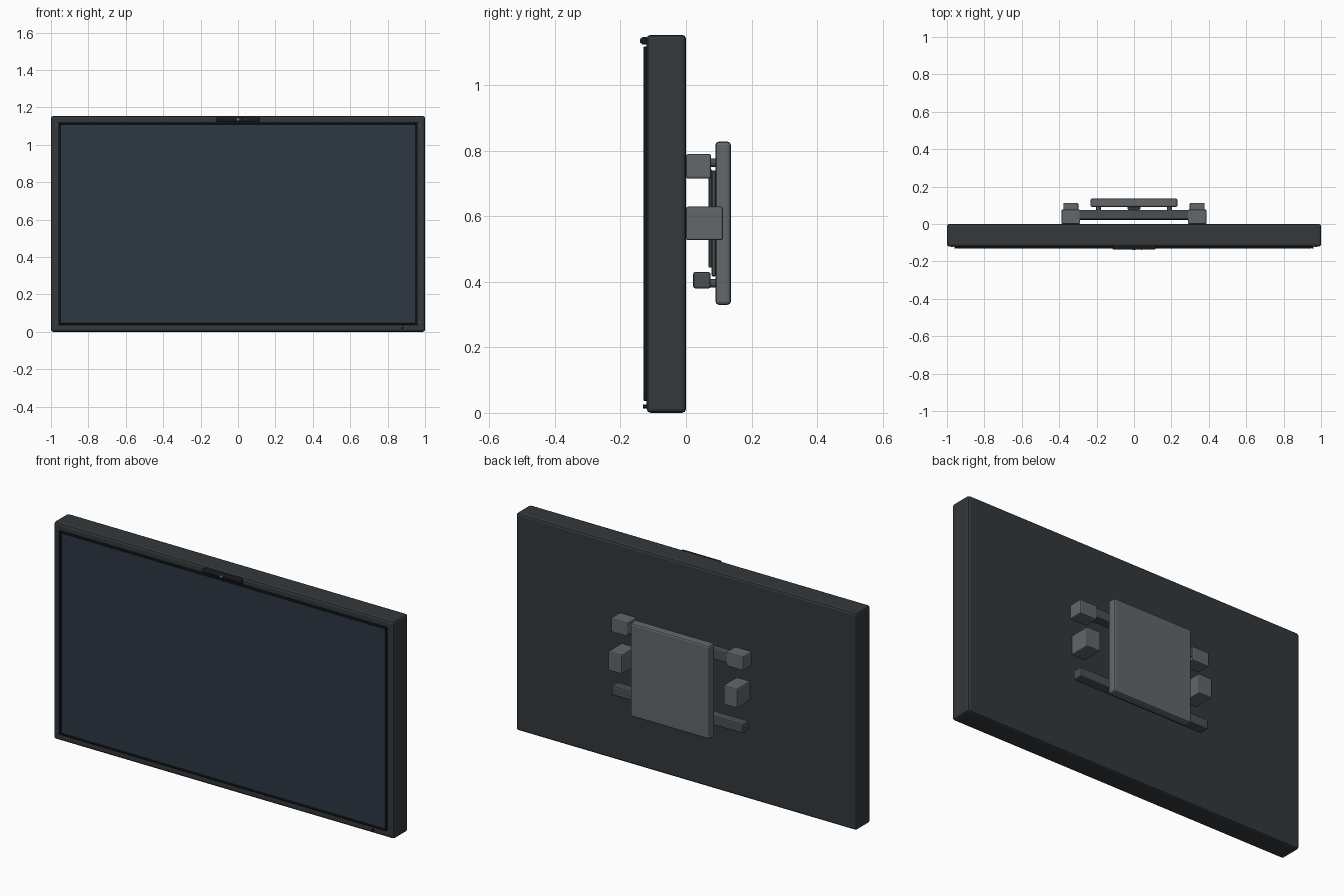
import bpy, math

if "Cube" in bpy.data.objects:
    bpy.data.objects.remove(bpy.data.objects["Cube"])


def material(name, rgb):
    m = bpy.data.materials.new(name)
    m.diffuse_color = (*rgb, 1)
    m.use_nodes = True
    m.node_tree.nodes["Principled BSDF"].inputs["Base Color"].default_value = m.diffuse_color
    return m


CASE = material("case_dark", (0.034, 0.04, 0.045))
BLACK = material("trim_black", (0.01, 0.011, 0.013))
GLASS = material("screen_glass", (0.026, 0.038, 0.056))
STEEL = material("mount_steel", (0.125, 0.135, 0.145))
RAIL = material("rail_steel", (0.07, 0.077, 0.085))
LENS = material("lens_grey", (0.2, 0.22, 0.25))


def finish(ob, name, mat, bevel=0, segments=2):
    ob.name = name
    ob.data.materials.append(mat)
    if bevel:
        mod = ob.modifiers.new("bevel", 'BEVEL')
        mod.width = bevel
        mod.segments = segments
        mod.limit_method = 'ANGLE'
    return ob


def box(name, x, y, z, mat, bevel=0, segments=2):
    """Box from (min, max) ranges on each axis."""
    c = [(a + b) / 2 for a, b in (x, y, z)]
    bpy.ops.mesh.primitive_cube_add(size=1, location=c)
    ob = bpy.context.object
    d = [b - a for a, b in (x, y, z)]
    for v in ob.data.vertices:
        v.co = [v.co[i] * d[i] for i in range(3)]
    return finish(ob, name, mat, bevel, segments)


def disc(name, x, z, r, y, mat, sides=16):
    """Cylinder along y between the two y values."""
    bpy.ops.mesh.primitive_cylinder_add(
        vertices=sides, radius=r, depth=y[1] - y[0],
        location=(x, (y[0] + y[1]) / 2, z), rotation=(math.pi / 2, 0, 0))
    ob = finish(bpy.context.object, name, mat)
    bpy.ops.object.shade_smooth_by_angle(angle=math.radians(40))
    return ob


# Display housing and screen
box("display_housing", (-1, 1), (-0.12, 0), (0, 1.154), CASE, 0.012)
box("screen_panel", (-0.952, 0.952), (-0.126, -0.115), (0.042, 1.114), GLASS)

# Raised trim around the screen
for s, n in ((-1, "left"), (1, "right")):
    a, b = sorted((s * 0.95, s * 0.961))
    box("screen_trim_" + n, (a, b), (-0.13, -0.115), (0.037, 1.118), BLACK, 0.002, 1)
box("screen_trim_bottom", (-0.951, 0.951), (-0.13, -0.115), (0.037, 0.047), BLACK, 0.002, 1)
box("screen_trim_top", (-0.951, 0.951), (-0.13, -0.115), (1.108, 1.118), BLACK, 0.002, 1)

# Bezel screws and power light
for x in (-0.972, 0.972):
    for z in (0.053, 1.102):
        disc("bezel_screw", x, z, 0.006, (-0.124, -0.115), RAIL, 12)
disc("power_light", 0.88, 0.02, 0.006, (-0.131, -0.115), BLACK, 12)

# Camera bar with lens and microphone hole
box("camera_bar", (-0.115, 0.115), (-0.137, -0.115), (1.124, 1.147), BLACK, 0.006, 3)
disc("camera_lens", 0, 1.136, 0.007, (-0.14, -0.13), LENS)
disc("camera_microphone", 0.04, 1.136, 0.003, (-0.139, -0.13), RAIL, 10)

# Wall mount: back plate, rails and spine
box("mount_plate", (-0.233, 0.233), (0.09, 0.137), (0.33, 0.828), STEEL, 0.01)
box("upper_rail", (-0.385, 0.385), (0.025, 0.076), (0.73, 0.78), RAIL, 0.006)
box("lower_rail", (-0.385, 0.385), (0.022, 0.075), (0.38, 0.43), RAIL, 0.006)
box("mount_spine", (-0.035, 0.035), (0.078, 0.092), (0.417, 0.74), RAIL, 0.003, 1)
box("spine_backing", (-0.03, 0.03), (0.068, 0.08), (0.443, 0.743), RAIL, 0.003, 1)

# Mirrored mount blocks and plate bolts
for s, n in ((-1, "left"), (1, "right")):
    a, b = sorted((s * 0.288, s * 0.388))
    box("upper_block_" + n, (a, b), (0, 0.077), (0.715, 0.79), STEEL, 0.006)
    a, b = sorted((s * 0.298, s * 0.378))
    box("middle_block_" + n, (a, b), (0, 0.113), (0.527, 0.63), STEEL, 0.006)
    for z in (0.763, 0.395):
        disc("plate_bolt_" + n, s * 0.19, z, 0.013, (0.073, 0.092), RAIL)
